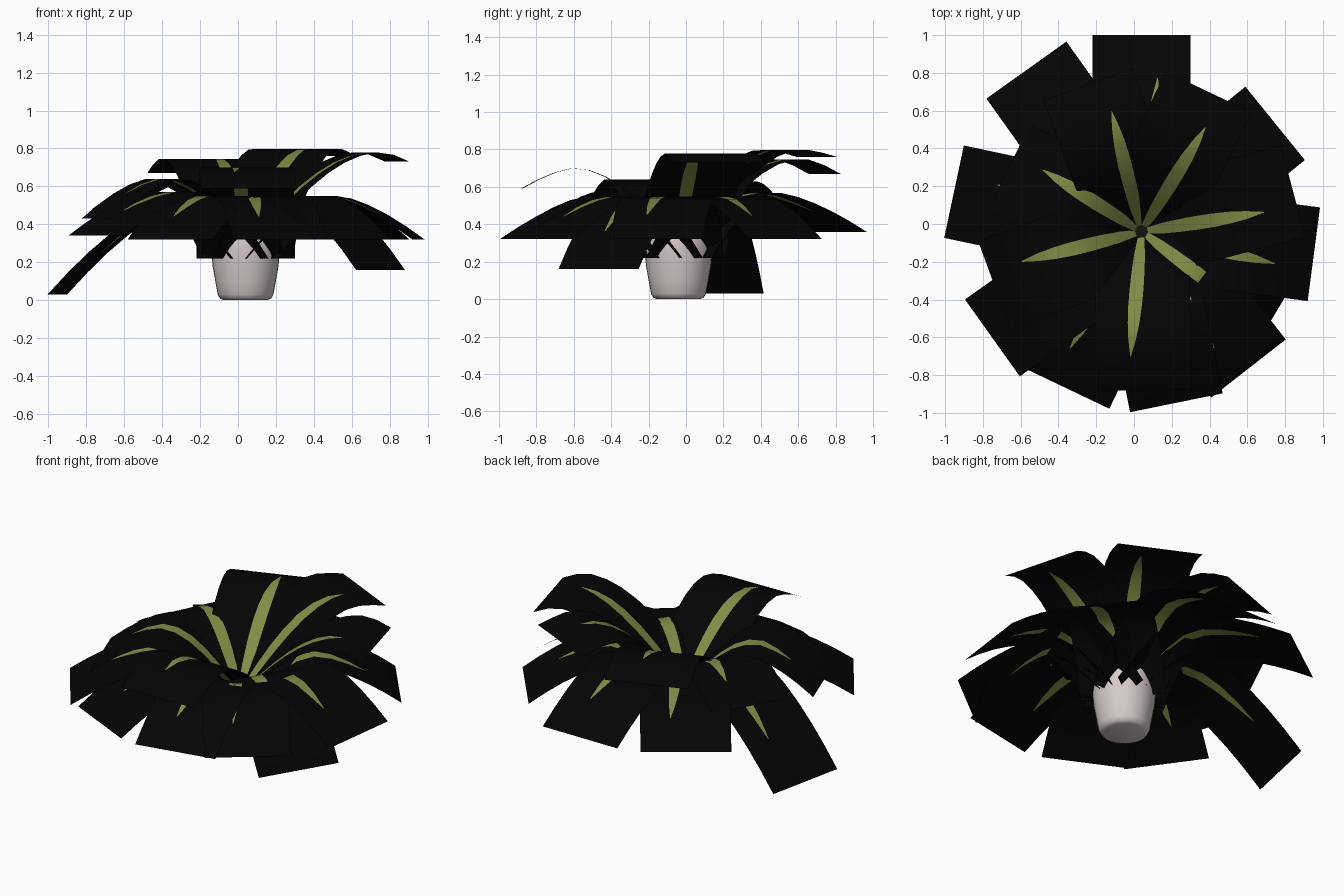
import bpy, bmesh, math
from mathutils import Vector

if "Cube" in bpy.data.objects:
    bpy.data.objects.remove(bpy.data.objects["Cube"])

CX, CY = 0.04, -0.04   # plant axis
START_R = 0.03         # where the leaf cards begin inside the pot


def material(name, rgb):
    m = bpy.data.materials.new(name)
    m.diffuse_color = (*rgb, 1)
    m.use_nodes = True
    m.node_tree.nodes["Principled BSDF"].inputs["Base Color"].default_value = m.diffuse_color
    return m


BLACK = material("black", (0.0012, 0.0012, 0.0012))
GREEN = material("leaf green", (0.22, 0.265, 0.06))
POT = material("pale pot", (0.68, 0.59, 0.59))
SOIL = material("dark soil", (0.006, 0.006, 0.005))


def finish(name, bm, mats, angle=40):
    me = bpy.data.meshes.new(name)
    bm.to_mesh(me)
    bm.free()
    ob = bpy.data.objects.new(name, me)
    bpy.context.collection.objects.link(ob)
    for m in mats:
        me.materials.append(m)
    bpy.context.view_layer.objects.active = ob
    ob.select_set(True)
    bpy.ops.object.shade_smooth_by_angle(angle=math.radians(angle))
    ob.select_set(False)
    return ob


def lathe(name, profile, mat, sides=32):
    bm = bmesh.new()
    rings = [[bm.verts.new((CX + r * math.cos(2 * math.pi * i / sides),
                            CY + r * math.sin(2 * math.pi * i / sides), z))
              for i in range(sides)] for r, z in profile]
    for a, b in zip(rings, rings[1:]):
        for i in range(sides):
            j = (i + 1) % sides
            bm.faces.new((a[i], a[j], b[j], b[i]))
    bm.faces.new(rings[0][::-1])
    bm.faces.new(rings[-1])
    return finish(name, bm, [mat])


def leaf(name, start_z, angle, length, peak_r, peak_z, tip_z, width=0.5):
    """Arching wide black card with a green blade leaning to one side."""
    steps, blade_steps = 9, 7
    a = math.radians(angle)
    out = Vector((math.cos(a), math.sin(a), 0))
    side = Vector((-math.sin(a), math.cos(a), 0))
    bm = bmesh.new()
    rows = []
    for k in range(steps + 1):
        r = START_R + (length - START_R) * k / steps
        if r < peak_r:
            u = (r - START_R) / (peak_r - START_R)
            z = start_z + (peak_z - start_z) * math.sin(u * math.pi / 2)
        else:
            v = (r - peak_r) / (length - peak_r)
            z = peak_z - (peak_z - tip_z) * v ** 1.5
        s = min(k / blade_steps, 1.0)
        half = 0.002 + (0.015 + 0.038 * s ** 0.6) * (1 - s ** 3)
        lean = -0.105 * r
        mid = Vector((CX, CY, z)) + out * r
        rows.append([bm.verts.new(mid + side * w)
                     for w in (-width / 2, lean - half, lean + half, width / 2)])
    for k in range(steps):
        for c in range(3):
            f = bm.faces.new((rows[k][c], rows[k + 1][c],
                              rows[k + 1][c + 1], rows[k][c + 1]))
            f.material_index = 1 if c == 1 and k < blade_steps else 0
    return finish(name, bm, [BLACK, GREEN], 60)


# Hollow pot with rounded foot and rim
lathe("pot", [(0.115, 0.0), (0.135, 0.008), (0.147, 0.03), (0.16, 0.1),
              (0.174, 0.18), (0.18, 0.25), (0.18, 0.37), (0.176, 0.38),
              (0.165, 0.38), (0.16, 0.35), (0.155, 0.22)], POT)
lathe("soil", [(0.155, 0.22), (0.157, 0.24)], SOIL)

# Upper leaves: angle, length, peak radius, peak height, tip height
upper = [(110, 0.83, 0.62, 0.75, 0.67), (64.5, 0.82, 0.62, 0.80, 0.76),
         (15, 0.83, 0.68, 0.78, 0.73), (-31, 0.83, 0.37, 0.55, 0.16),
         (271, 0.84, 0.56, 0.70, 0.59), (200, 0.83, 0.46, 0.64, 0.43),
         (154, 0.78, 0.46, 0.63, 0.48)]
for i, p in enumerate(upper):
    leaf(f"upper_leaf_{i + 1}", 0.33, *p)

# Lower, drooping leaves
lower = [(90, 1.04, 0.48, 0.61, 0.36, 0.52), (125.5, 1.05, 0.46, 0.57, 0.36, 0.52),
         (168, 1.015, 0.38, 0.50, 0.03), (215.5, 0.97, 0.44, 0.57, 0.34),
         (244.5, 0.92, 0.42, 0.55, 0.32), (281.5, 0.925, 0.42, 0.55, 0.32),
         (-52, 0.92, 0.42, 0.55, 0.32), (-7.5, 0.92, 0.46, 0.55, 0.32),
         (39, 0.91, 0.44, 0.55, 0.32)]
for i, p in enumerate(lower):
    leaf(f"lower_leaf_{i + 1}", 0.22, *p)
